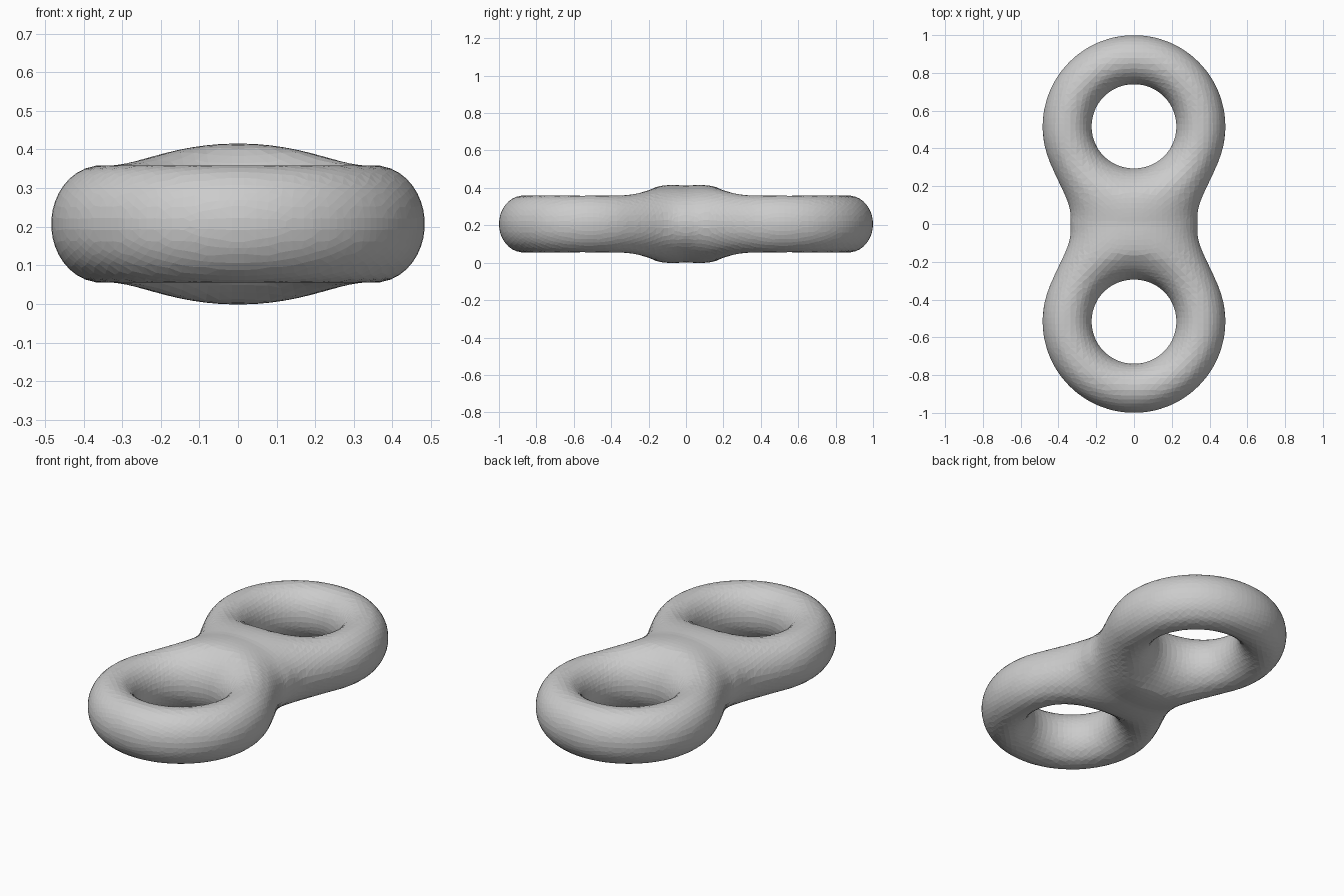
import bpy, bmesh
from math import hypot
from mathutils import Vector

if "Cube" in bpy.data.objects:
    bpy.data.objects.remove(bpy.data.objects["Cube"])

CY, R, RW, RH, ZC = 0.516, 0.354, 0.130, 0.152, 0.207   # ring centre, radius, tube half sizes, mid height


def ring_distance(p, cy):
    rho = hypot(p.x, p.y - cy)
    q = hypot((rho - R) / RW, p.z / RH)
    return (q - 1) * 0.14, rho


def field(p):
    # two rings melted together by a soft bridge around y = 0
    (d1, r1), (d2, r2) = ring_distance(p, CY), ring_distance(p, -CY)
    rho = min(r1, r2)
    inside = min(max(0.2 + 0.8 * (rho - 0.225) / 0.129, 0), 1)
    amount = max(0.143 - 0.62 * p.z ** 2, 0)
    blend = max(1 - abs(d1 - d2) / 0.52, 0) ** 2
    return min(d1, d2) - amount * blend * inside


def project(p):
    e = 0.001
    for _ in range(4):
        g = Vector([(field(p + a) - field(p - a)) / (2 * e)
                    for a in (Vector((e, 0, 0)), Vector((0, e, 0)), Vector((0, 0, e)))])
        if g.length_squared < 1e-4:
            break
        step = g * (field(p) / g.length_squared)
        if step.length > 0.05:
            step = step.normalized() * 0.05
        p = p - step
    return p


# rough blockout: two rings and a bridge
parts = []
for s in (-1, 1):
    bpy.ops.mesh.primitive_torus_add(location=(0, s * CY, 0), major_radius=R, minor_radius=0.14,
                                     major_segments=48, minor_segments=20)
    parts.append(bpy.context.object)
bpy.ops.mesh.primitive_uv_sphere_add(segments=32, ring_count=16, radius=1)
bridge = bpy.context.object
bridge.scale = (0.34, 0.24, 0.2)
parts.append(bridge)
for o in parts:
    o.select_set(True)
bpy.context.view_layer.objects.active = parts[0]
bpy.ops.object.join()
body = bpy.context.object
body.name = "double_ring"
bpy.ops.object.transform_apply(location=True, rotation=True, scale=True)

# fuse into one skin
fuse = body.modifiers.new("fuse", 'REMESH')
fuse.mode = 'VOXEL'
fuse.voxel_size = 0.032
bpy.ops.object.modifier_apply(modifier="fuse")

# relax the skin onto the blended surface
bm = bmesh.new()
bm.from_mesh(body.data)
for _ in range(4):
    bmesh.ops.smooth_vert(bm, verts=bm.verts, factor=0.5,
                          use_axis_x=True, use_axis_y=True, use_axis_z=True)
    for v in bm.verts:
        v.co = project(v.co)
bmesh.ops.triangulate(bm, faces=bm.faces)
bmesh.ops.recalc_face_normals(bm, faces=bm.faces)
bmesh.ops.translate(bm, verts=bm.verts, vec=(0, 0, ZC))
bm.to_mesh(body.data)
bm.free()
for f in body.data.polygons:
    f.use_smooth = False
